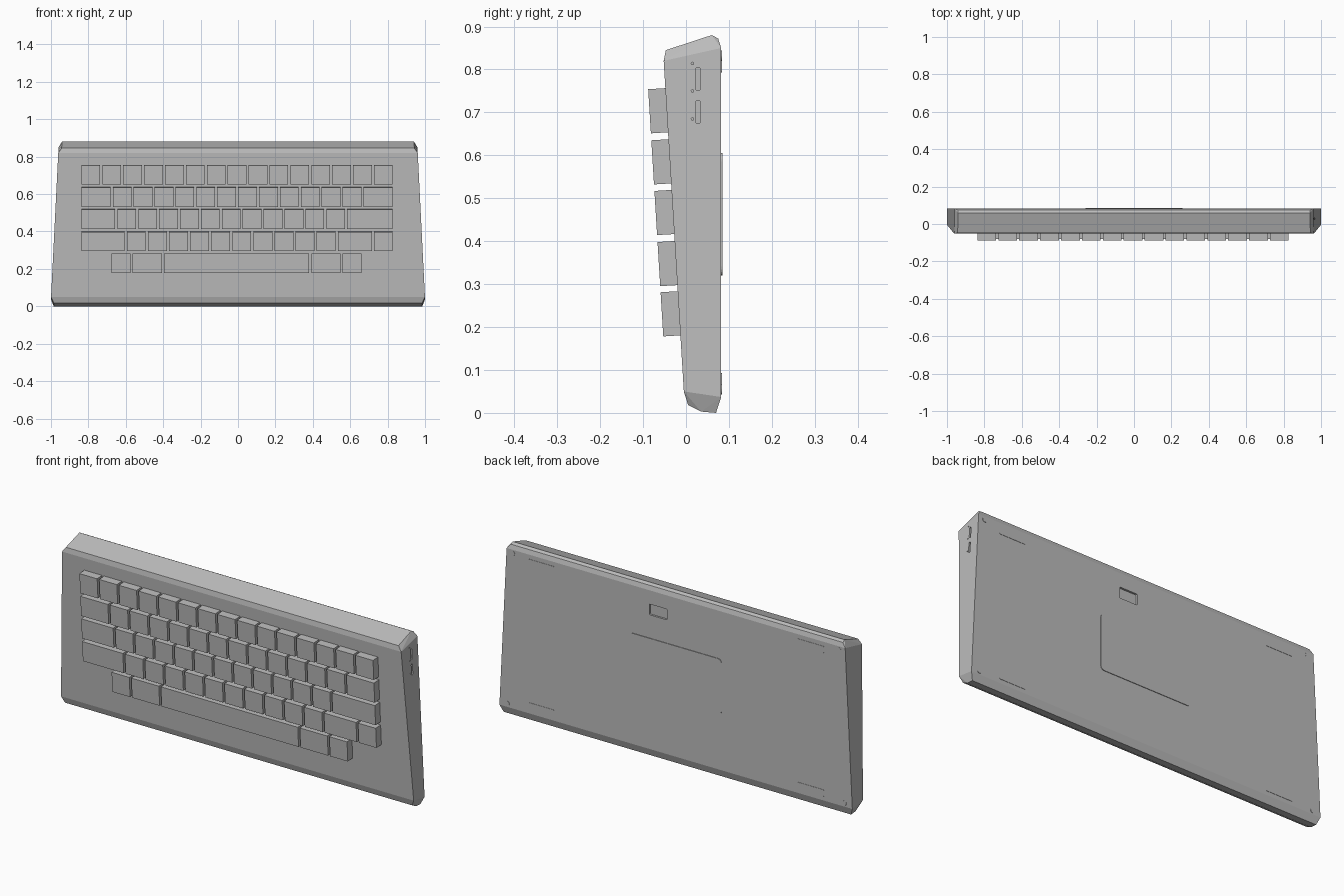
import bpy, bmesh, math
from mathutils import Matrix, Vector

cube = bpy.data.objects.get("Cube")
if cube:
    bpy.data.objects.remove(cube)

GREY = (0.5, 0.5, 0.5, 1)
mat = bpy.data.materials.new("case grey")
mat.use_nodes = True
mat.diffuse_color = GREY
mat.node_tree.nodes["Principled BSDF"].inputs["Base Color"].default_value = GREY

SLOPE = 0.061          # lean of the front face
BACK = 0.082           # y of the rear face


def front_y(z):
    return -0.002 - SLOPE * z


def finish(name, bm):
    bmesh.ops.recalc_face_normals(bm, faces=bm.faces)
    me = bpy.data.meshes.new(name)
    bm.to_mesh(me)
    bm.free()
    me.materials.append(mat)
    ob = bpy.data.objects.new(name, me)
    bpy.context.collection.objects.link(ob)
    return ob


def rounded_plate(bm, width, height, radius, depth, matrix, steps=5):
    """Rounded rectangle in local XY, extruded along local +Z."""
    verts = []
    for i, (sx, sy) in enumerate(((1, 1), (-1, 1), (-1, -1), (1, -1))):
        for k in range(steps + 1):
            a = math.pi / 2 * (i + k / steps)
            p = Vector((sx * (width / 2 - radius) + radius * math.cos(a),
                        sy * (height / 2 - radius) + radius * math.sin(a), 0))
            verts.append(bm.verts.new(matrix @ p))
    face = bm.faces.new(verts)
    ext = bmesh.ops.extrude_face_region(bm, geom=[face])["geom"]
    move = matrix.to_3x3() @ Vector((0, 0, depth))
    bmesh.ops.translate(bm, vec=move, verts=[v for v in ext if isinstance(v, bmesh.types.BMVert)])


def on_back(x, z, y=BACK):
    return Matrix.Translation((x, y, z)) @ Matrix.Rotation(-math.pi / 2, 4, "X")


def on_side(y, z, x):
    return Matrix.Translation((x, y, z)) @ Matrix.Rotation(math.pi / 2, 4, "Y")


# Case: wedge profile with chamfered ends, tapering towards the top
profile = [(front_y(0.05), 0.05), (0.005, 0.018), (0.035, 0.003), (0.07, 0), (BACK, 0.037),
           (BACK, 0.85), (0.075, 0.872), (0.06, 0.88), (-0.047, 0.845), (front_y(0.82), 0.82)]
end_cap = [profile[i] for i in (0, 4, 5, 9)]
bm = bmesh.new()
for points, inset in ((profile, 0.017), (end_cap, 0)):
    for y, z in points:
        for side in (-1, 1):
            bm.verts.new((side * (1.002 - 0.05 * z - inset), y, z))
bmesh.ops.convex_hull(bm, input=bm.verts)
bmesh.ops.dissolve_limit(bm, angle_limit=0.01, verts=bm.verts, edges=bm.edges)
case = finish("case", bm)

# Recesses: two card slots and pin holes in the side, finger notch in the back
bm = bmesh.new()
for z in (0.778, 0.701):
    rounded_plate(bm, 0.054, 0.01, 0.004, 0.08, on_side(0.028, z, 0.94))
for z in (0.814, 0.75, 0.685):
    rounded_plate(bm, 0.006, 0.006, 0.0029, 0.08, on_side(0.015, z, 0.945), 2)
rounded_plate(bm, 0.1, 0.055, 0.004, 0.05, on_back(0.1, 0.752, BACK - 0.01))
cutter = finish("recess_cutter", bm)
cutter.hide_render = True
cutter.hide_set(True)
cut = case.modifiers.new("recesses", "BOOLEAN")
cut.operation = "DIFFERENCE"
cut.solver = "EXACT"
cut.object = cutter

# Keys: each row lists (count, width in key units), laid out from the left
UNIT, GAP, HEIGHT, RISE = 0.1117, 0.0115, 0.103, 0.04
rows = [
    (0.705, 0, [(15, 1)]),
    (0.586, 0, [(1, 1.5), (12, 1), (1, 1.5)]),
    (0.468, 0, [(1, 1.72), (11, 1), (1, 2.28)]),
    (0.349, 0, [(1, 2.17), (10, 1.01), (1, 1.73), (1, 1)]),
    (0.232, 1.45, [(1, 1), (1, 1.5), (1, 7.05), (1, 1.5), (1, 1)]),
]
lean = Matrix.Rotation(math.atan(SLOPE), 4, "X")
for n, (z, start, groups) in enumerate(rows, 1):
    bm = bmesh.new()
    x = -0.837 + start * UNIT
    for count, units in groups:
        for _ in range(count):
            width = units * UNIT - GAP
            place = Matrix.Translation((x + width / 2, front_y(z), z)) @ lean
            size = Matrix.Diagonal((width, RISE + 0.005, HEIGHT, 1))
            offset = Matrix.Translation((0, (0.005 - RISE) / 2, 0))
            bmesh.ops.create_cube(bm, size=1, matrix=place @ offset @ size)
            x += units * UNIT
    finish(f"key_row_{n}", bm)

# Rear label panel
bm = bmesh.new()
rounded_plate(bm, 0.52, 0.285, 0.02, 0.003, on_back(0, 0.463))
finish("rear_panel", bm)

# Thin rubber feet and screw caps near the rear corners
feet, screws = bmesh.new(), bmesh.new()
for side in (-1, 1):
    for z in (0.81, 0.075):
        rounded_plate(feet, 0.15, 0.035, 0.005, 0.0015, on_back(side * 0.765, z))
    for z, x in ((0.832, 0.925), (0.055, 0.955)):
        rounded_plate(screws, 0.024, 0.024, 0.0119, 0.0015, on_back(side * x, z), 4)
finish("rubber_feet", feet)
finish("screw_caps", screws)
